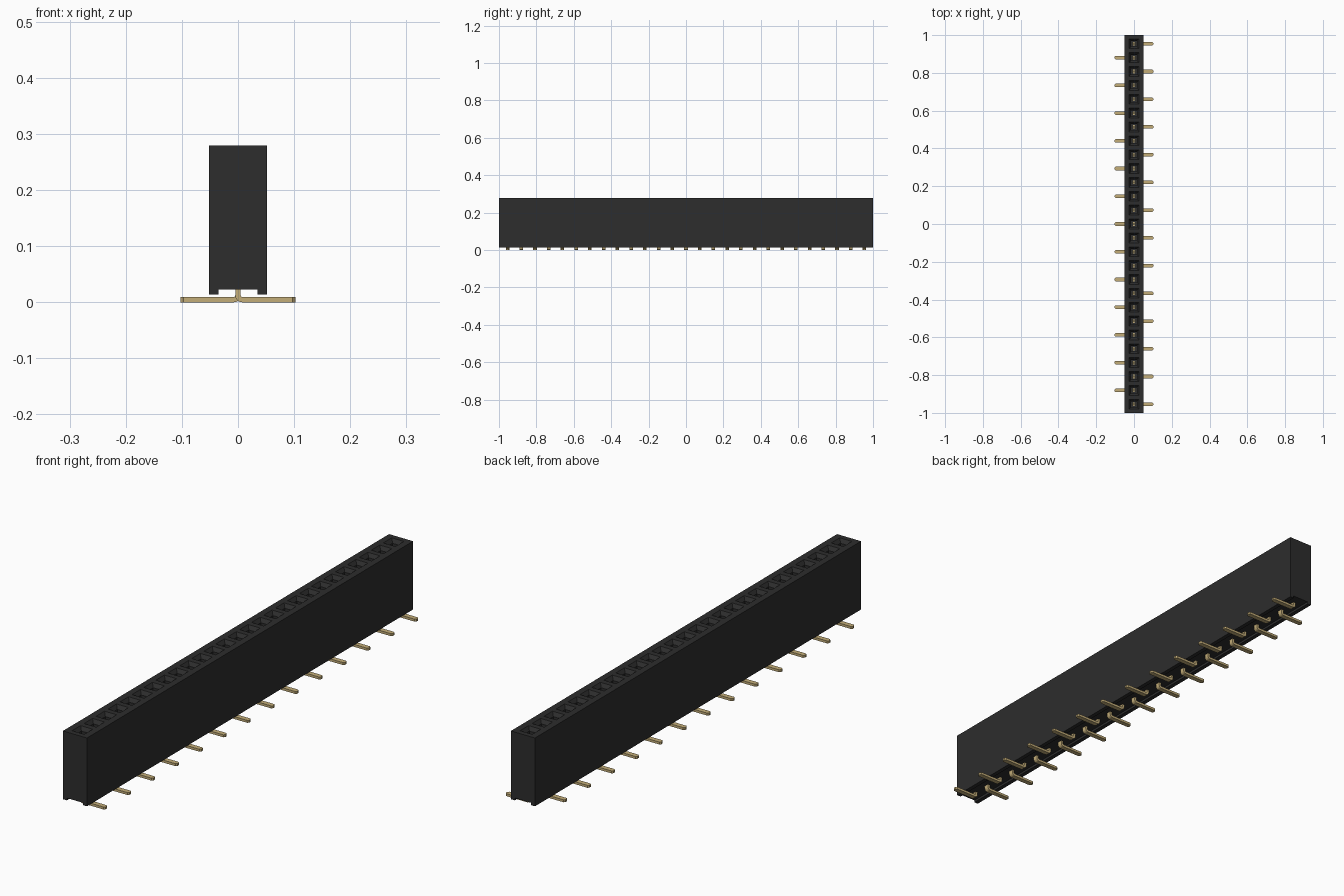
import bpy, bmesh, math
from mathutils import Vector

cube = bpy.data.objects.get("Cube")
if cube:
    bpy.data.objects.remove(cube, do_unlink=True)

COUNT, PITCH = 27, 0.0734
HALF_W, Z0, Z1 = 0.0515, 0.014, 0.279


def material(name, rgb):
    m = bpy.data.materials.new(name)
    m.use_nodes = True
    m.diffuse_color = (*rgb, 1)
    m.node_tree.nodes["Principled BSDF"].inputs["Base Color"].default_value = (*rgb, 1)
    return m


black = material("black plastic", (0.026, 0.026, 0.026))
gold = material("gold contact", (0.55, 0.42, 0.19))


def make(name, bm, mat):
    bmesh.ops.recalc_face_normals(bm, faces=bm.faces)
    mesh = bpy.data.meshes.new(name)
    bm.to_mesh(mesh)
    bm.free()
    mesh.materials.append(mat)
    ob = bpy.data.objects.new(name, mesh)
    bpy.context.collection.objects.link(ob)
    return ob


def extrude_profile(bm, pts, y0, y1):
    """Extrude an x-z outline along y."""
    face = bm.faces.new([bm.verts.new((x, y0, z)) for x, z in pts])
    new = bmesh.ops.extrude_face_region(bm, geom=[face])["geom"]
    bmesh.ops.translate(bm, vec=(0, y1 - y0, 0),
                        verts=[v for v in new if isinstance(v, bmesh.types.BMVert)])


# Housing: extruded section with a channel under it, open at the top for the sockets
bm = bmesh.new()
section = [(-HALF_W, Z1), (-HALF_W, Z0), (-0.035, Z0), (-0.035, 0.023),
           (0.035, 0.023), (0.035, Z0), (HALF_W, Z0), (HALF_W, Z1)]
extrude_profile(bm, section, -1, 1)
housing = make("housing", bm, black)

# Sockets: square funnel mouths leading into straight wells
bm = bmesh.new()
levels = [(0.026, Z1 + 0.002), (0.026, Z1), (0.015, Z1 - 0.014), (0.015, 0.08)]
for i in range(COUNT):
    y = (i - (COUNT - 1) / 2) * PITCH
    rings = [[bm.verts.new((sx * h, y + sy * h, z))
              for sx, sy in ((-1, -1), (1, -1), (1, 1), (-1, 1))] for h, z in levels]
    bm.faces.new(rings[0])
    bm.faces.new(rings[-1])
    for a, b in zip(rings, rings[1:]):
        for k in range(4):
            n = (k + 1) % 4
            bm.faces.new((a[k], a[n], b[n], b[k]))
cutter = make("socket_cutter", bm, black)
cutter.hide_render = True
cutter.hide_set(True)
cut = housing.modifiers.new("sockets", 'BOOLEAN')
cut.operation, cut.solver, cut.object = 'DIFFERENCE', 'EXACT', cutter
bpy.context.view_layer.objects.active = housing
bpy.ops.object.modifier_apply(modifier=cut.name)
bpy.data.objects.remove(cutter, do_unlink=True)

# Contacts: bent tail below the housing, alternating sides, with two spring blades in the well
T, R, W = 0.0095, 0.012, 0.0095
outer = [(-T / 2 + R * (1 - math.cos(a)), R * (1 - math.sin(a)))
         for a in (k * math.pi / 10 for k in range(6))]
inner = [(T / 2 + 0.003 * (1 - math.cos(a)), T + 0.003 * (1 - math.sin(a)))
         for a in (k * math.pi / 6 for k in range(4))]
tail = ([(-T / 2, 0.085)] + outer + [(0.1025, 0), (0.1025, T)] + inner[::-1] + [(T / 2, 0.085)])
for i in range(COUNT):
    y = (i - (COUNT - 1) / 2) * PITCH
    side = 1 if i % 2 == 0 else -1
    bm = bmesh.new()
    extrude_profile(bm, [(side * x, z) for x, z in tail], y - W, y + W)
    # Chamfer the tip
    tip = [e for e in bm.edges if all(abs(v.co.x) > 0.1 for v in e.verts)
           and abs(e.verts[0].co.z - e.verts[1].co.z) > 0.005]
    bmesh.ops.bevel(bm, geom=tip, offset=0.005, segments=1, affect='EDGES')
    for s in (-1, 1):
        blade = [(s * 0.006, 0.085), (s * 0.009, 0.085), (s * 0.005, 0.225), (s * 0.009, 0.25),
                 (s * 0.006, 0.25), (s * 0.002, 0.225)]
        extrude_profile(bm, blade, y - 0.006, y + 0.006)
    make(f"contact_{i + 1:02d}", bm, gold)
